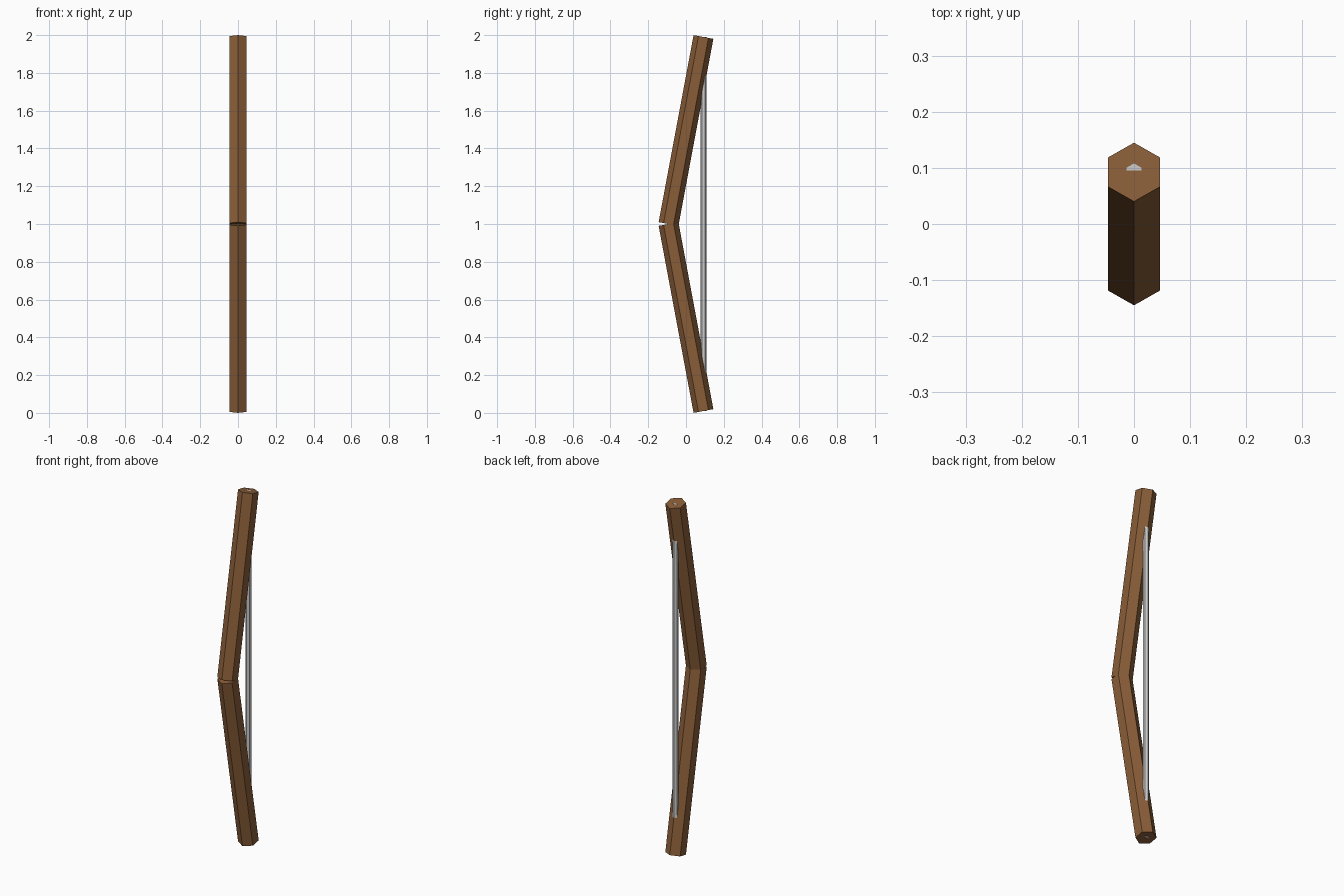
import bpy
import math
from mathutils import Vector

if "Cube" in bpy.data.objects:
    bpy.data.objects.remove(bpy.data.objects["Cube"])

wood = bpy.data.materials.new("wood")
wood.diffuse_color = (0.25, 0.11, 0.04, 1)
wood.use_nodes = True
wood.node_tree.nodes["Principled BSDF"].inputs["Base Color"].default_value = wood.diffuse_color


def hex_rod(name, start, end, radius):
    """Six-sided rod between two points, with a corner facing +y and -y."""
    a, b = Vector(start), Vector(end)
    d = b - a
    tilt = -math.atan2(d.y, d.z)
    bpy.ops.mesh.primitive_cylinder_add(
        vertices=6, radius=radius, depth=d.length,
        location=(a + b) / 2, rotation=(tilt, 0, 0))
    rod = bpy.context.object
    rod.name = name
    return rod


GRIP_Y, TIP_Y = -0.0925, 0.0925

# Two wooden limbs meeting at the grip
for name, tip_z in (("upper_limb", 1.99), ("lower_limb", 0.01)):
    lo, hi = sorted([(0, GRIP_Y, 1.0), (0, TIP_Y, tip_z)], key=lambda p: p[2])
    limb = hex_rod(name, lo, hi, 0.0533)
    limb.data.materials.append(wood)

# String running between the limb tips
hex_rod("bow_string", (0, TIP_Y, 0.0105), (0, TIP_Y, 1.9895), 0.0155)
